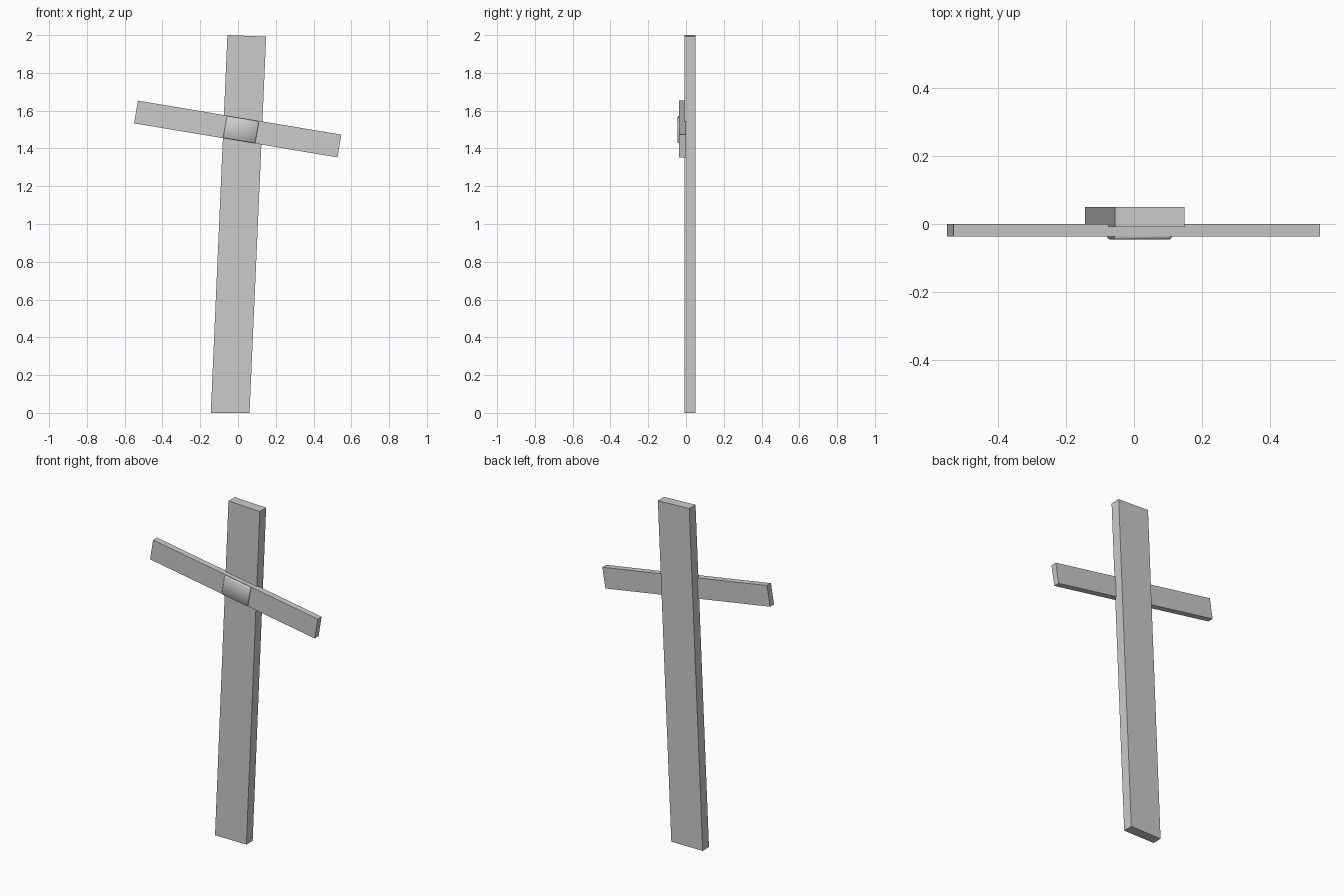
import bpy, bmesh

if "Cube" in bpy.data.objects:
    bpy.data.objects.remove(bpy.data.objects["Cube"])


def prism(name, outline, y0, y1):
    """Extrude an (x, z) outline from y0 (front) to y1 (back)."""
    bm = bmesh.new()
    front = [bm.verts.new((x, y0, z)) for x, z in outline]
    face = bm.faces.new(front)
    ext = bmesh.ops.extrude_face_region(bm, geom=[face])
    verts = [g for g in ext["geom"] if isinstance(g, bmesh.types.BMVert)]
    bmesh.ops.translate(bm, verts=verts, vec=(0, y1 - y0, 0))
    bmesh.ops.recalc_face_normals(bm, faces=bm.faces)
    mesh = bpy.data.meshes.new(name)
    bm.to_mesh(mesh)
    bm.free()
    obj = bpy.data.objects.new(name, mesh)
    bpy.context.collection.objects.link(obj)
    return obj


# Leaning upright, cut level at the ground
prism("upright_post", [(-0.144, 0), (0.061, 0), (0.149, 1.992), (-0.056, 2.0)],
      -0.009, 0.05)

# Tilted crossbar, slightly let into the post
prism("crossbar", [(-0.55, 1.533), (0.527, 1.353), (0.547, 1.473), (-0.53, 1.653)],
      -0.036, 0.0)

# Raised joint plate with softly shaded chamfered front
plate = prism("joint_plate", [(-0.079, 1.455), (0.091, 1.427), (0.111, 1.544), (-0.059, 1.572)],
              -0.046, -0.02)
bevel = plate.modifiers.new("bevel", "BEVEL")
bevel.width = 0.006
bevel.segments = 1
for p in plate.data.polygons:
    p.use_smooth = True
